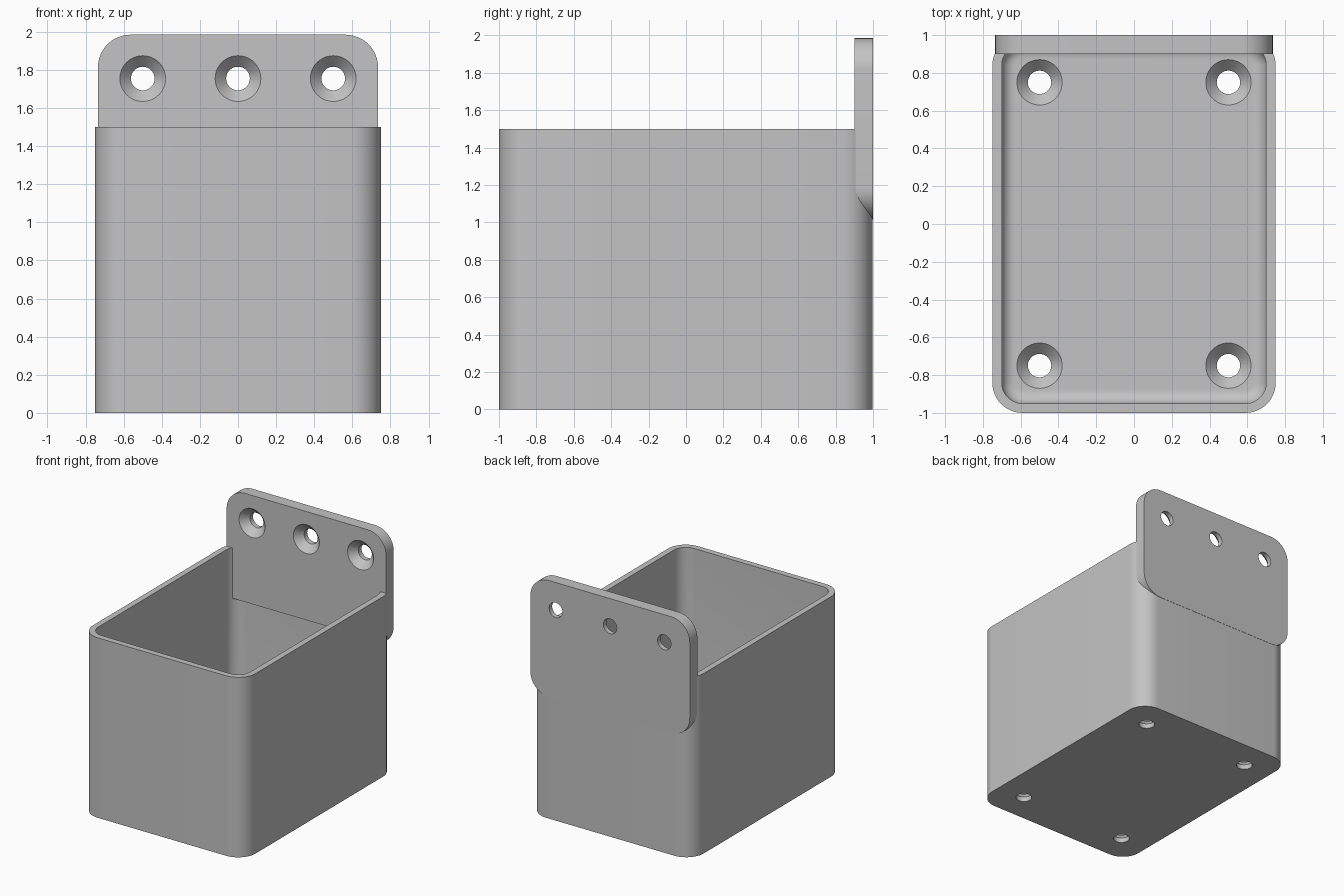
import bpy, bmesh, math
from mathutils import Matrix

if "Cube" in bpy.data.objects:
    bpy.data.objects.remove(bpy.data.objects["Cube"], do_unlink=True)

# Material
gray = bpy.data.materials.new("plain gray")
gray.use_nodes = True
color = (0.55, 0.55, 0.55, 1)
gray.diffuse_color = color
gray.node_tree.nodes["Principled BSDF"].inputs["Base Color"].default_value = color


def rounded_rect(w, d, r, z, cy=0, seg=12):
    """Loop of points with half sizes w, d and corner radius r at height z."""
    pts = []
    corners = ((1, 1), (-1, 1), (-1, -1), (1, -1))
    for k, (sx, sy) in enumerate(corners):
        for i in range(seg + 1):
            a = (k + i / seg) * math.pi / 2
            pts.append((sx * (w - r) + r * math.cos(a),
                        cy + sy * (d - r) + r * math.sin(a), z))
    return pts


def circle(r, z, seg=48):
    return [(r * math.cos(math.tau * i / seg), r * math.sin(math.tau * i / seg), z)
            for i in range(seg)]


def loft(name, loops, matrix=Matrix()):
    """Closed solid through a stack of loops."""
    bm = bmesh.new()
    rings = [[bm.verts.new(p) for p in loop] for loop in loops]
    for low, high in zip(rings, rings[1:]):
        for i in range(len(low)):
            j = (i + 1) % len(low)
            bm.faces.new((low[i], low[j], high[j], high[i]))
    bm.faces.new(rings[0][::-1])
    bm.faces.new(rings[-1])
    bm.transform(matrix)
    bmesh.ops.recalc_face_normals(bm, faces=bm.faces)
    mesh = bpy.data.meshes.new(name)
    bm.to_mesh(mesh)
    bm.free()
    mesh.materials.append(gray)
    obj = bpy.data.objects.new(name, mesh)
    bpy.context.collection.objects.link(obj)
    return obj


def cut(obj, cutters):
    """Subtract the cutters, bake the result and remove them."""
    for c in cutters:
        c.hide_render = True
        mod = obj.modifiers.new("cut", "BOOLEAN")
        mod.operation = "DIFFERENCE"
        mod.solver = "EXACT"
        mod.object = c
    graph = bpy.context.evaluated_depsgraph_get()
    baked = bpy.data.meshes.new_from_object(obj.evaluated_get(graph))
    obj.modifiers.clear()
    obj.data = baked
    for c in cutters:
        bpy.data.objects.remove(c, do_unlink=True)


def screw_hole(matrix):
    """Countersunk hole whose wide mouth lies at local z = 0."""
    return loft("screw_hole_cutter",
                [circle(0.062, -0.2), circle(0.062, -0.06),
                 circle(0.12, 0), circle(0.12, 0.02)], matrix)


# Open box with a rounded inner floor edge
floor, fillet, steps = 0.1, 0.07, 8
box = loft("box", [rounded_rect(0.75, 0.999, 0.16, z, -0.001) for z in (0, 1.5)])
loops = []
for i in range(steps + 1):
    a = i / steps * math.pi / 2
    inset = fillet * (1 - math.sin(a))
    loops.append(rounded_rect(0.7 - inset, 0.95 - inset, 0.11 - inset,
                              floor + fillet * (1 - math.cos(a))))
loops.append(rounded_rect(0.7, 0.95, 0.11, 1.7))
cut(box, [loft("cavity_cutter", loops)])
cut(box, [screw_hole(Matrix.Translation((x, y, floor)))
          for x in (-0.5, 0.5) for y in (-0.75, 0.75)])

# Mounting plate at the back, local z pointing to the front
upright = Matrix.Translation((0, 1, 0)) @ Matrix.Rotation(math.pi / 2, 4, "X")
plate = loft("mounting_plate",
             [rounded_rect(0.735, 0.485, 0.17, z, 1.5) for z in (0, 0.1)], upright)
ledge = loft("ledge_cutter",
             [rounded_rect(0.7, 0.1, 0.001, z, 0.98, 1) for z in (0.05, 0.2)], upright)
holes = [screw_hole(upright @ Matrix.Translation((x, 1.755, 0.1)))
         for x in (-0.5, 0, 0.5)]
cut(plate, [ledge] + holes)

# Smooth shading with sharp creases
bpy.ops.object.select_all(action="DESELECT")
for obj in (box, plate):
    obj.select_set(True)
    bpy.context.view_layer.objects.active = obj
bpy.ops.object.shade_smooth_by_angle(angle=math.radians(30))
